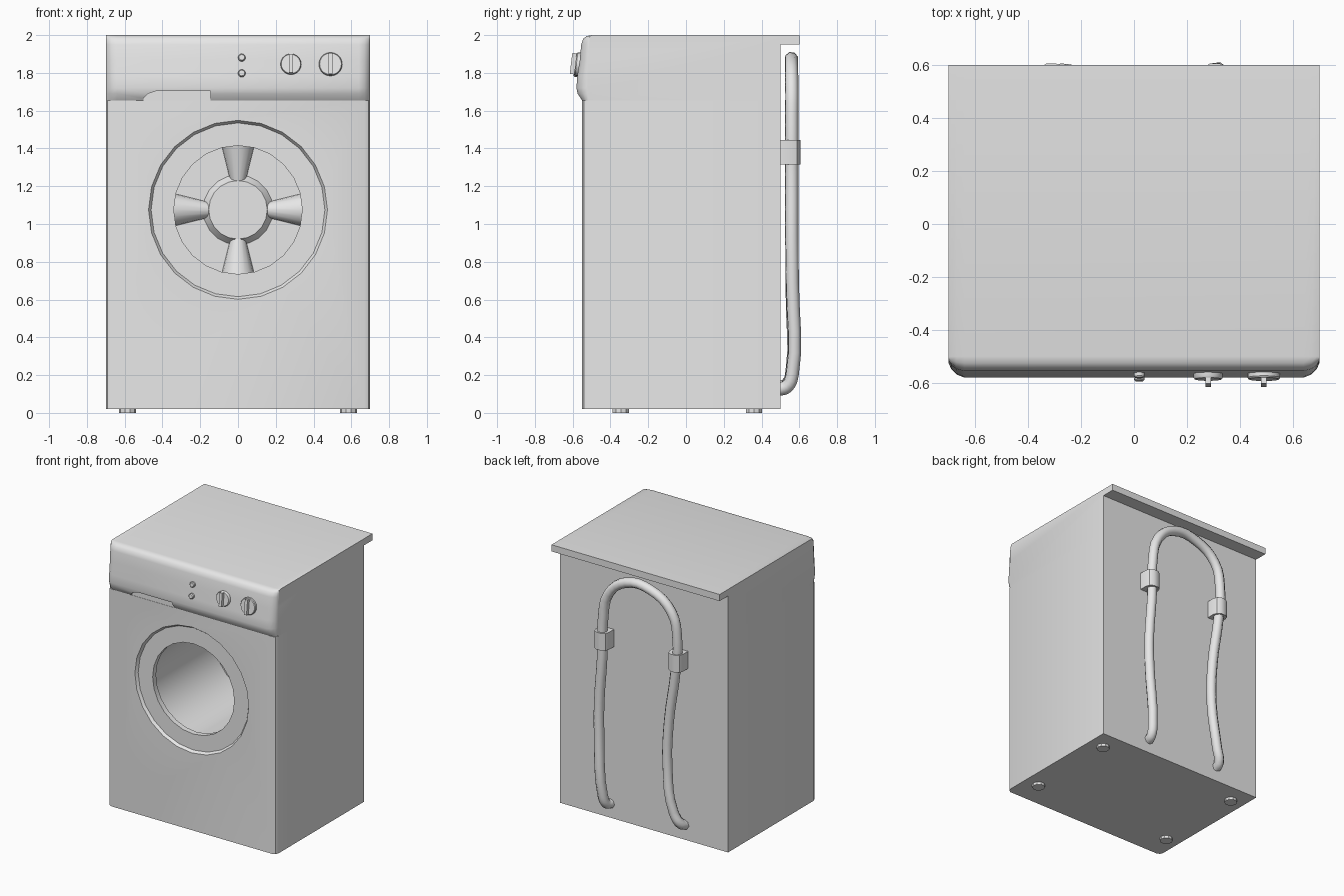
import bpy, bmesh, math
from mathutils import Vector

old = bpy.data.objects.get("Cube")
if old:
    bpy.data.objects.remove(old, do_unlink=True)

grey = bpy.data.materials.new("light_grey")
grey.use_nodes = True
grey.diffuse_color = (0.8, 0.8, 0.8, 1)
grey.node_tree.nodes["Principled BSDF"].inputs["Base Color"].default_value = (0.8, 0.8, 0.8, 1)

DOOR_Z = 1.075
DRUM_BACK = 0.22


def smooth(ob, angle=35):
    bpy.ops.object.select_all(action='DESELECT')
    ob.select_set(True)
    bpy.context.view_layer.objects.active = ob
    bpy.ops.object.shade_smooth_by_angle(angle=math.radians(angle))


def skin(name, rings, place=(0, 0, 0), tilt=0):
    """Closed solid through a series of equal rings of points."""
    bm = bmesh.new()
    loops = [[bm.verts.new(p) for p in ring] for ring in rings]
    n = len(loops[0])
    for a, b in zip(loops, loops[1:]):
        for i in range(n):
            j = (i + 1) % n
            bm.faces.new((a[i], a[j], b[j], b[i]))
    bm.faces.new(loops[0])
    bm.faces.new(loops[-1])
    bmesh.ops.recalc_face_normals(bm, faces=bm.faces)
    mesh = bpy.data.meshes.new(name)
    bm.to_mesh(mesh)
    bm.free()
    ob = bpy.data.objects.new(name, mesh)
    bpy.context.collection.objects.link(ob)
    mesh.materials.append(grey)
    ob.location = place
    ob.rotation_euler.x = tilt
    smooth(ob)
    return ob


def lathe(name, profile, sides, place=(0, 0, 0), tilt=0):
    """Turn (radius, y) points about the y axis."""
    turns = [math.tau * i / sides for i in range(sides)]
    rings = [[(r * math.sin(t), y, r * math.cos(t)) for t in turns] for r, y in profile]
    return skin(name, rings, place, tilt)


def box(name, x, y, z, place=(0, 0, 0), tilt=0):
    rings = [[(x[0], y[0], h), (x[1], y[0], h), (x[1], y[1], h), (x[0], y[1], h)] for h in z]
    return skin(name, rings, place, tilt)


def cut(ob, cutter):
    mod = ob.modifiers.new("cut", 'BOOLEAN')
    mod.object = cutter
    mod.solver = 'EXACT'
    bpy.context.view_layer.update()
    bpy.context.view_layer.objects.active = ob
    bpy.ops.object.modifier_apply(modifier=mod.name)
    bpy.data.objects.remove(cutter, do_unlink=True)
    smooth(ob)


# Cabinet with softened front corners
half = [(0.7, 0.5), (0.7, -0.52), (0.69, -0.54), (0.67, -0.55)]
outline = half + [(-x, y) for x, y in reversed(half)]
cabinet = skin("cabinet", [[(x, y, z) for x, y in outline] for z in (0.02, 1.655)])

# Door recess and drum hollow
hollow = [(0.475, -0.6), (0.475, -0.552), (0.46, -0.53), (0.34, -0.53),
          (0.34, -0.49), (0.35, -0.485), (0.35, DRUM_BACK)]
cut(cabinet, lathe("drum_cutter", hollow, 24, (0, 0, DOOR_Z)))

# Drum hub and the four tapered ribs on the drum back
lathe("drum_hub", [(0.185, DRUM_BACK + 0.01), (0.185, DRUM_BACK), (0.155, DRUM_BACK - 0.04)],
      20, (0, 0, DOOR_Z))
for k in range(4):
    out = Vector((math.cos(k * math.pi / 2), 0, math.sin(k * math.pi / 2)))
    side = Vector((-out.z, 0, out.x))
    rings = []
    for dist, r in ((0.15, 0.04), (0.345, 0.088)):
        arc = [math.pi * i / 8 for i in range(9)]
        rings.append([out * dist + side * r * math.cos(a)
                      + Vector((0, DRUM_BACK + 0.002 - r * math.sin(a), 0)) for a in arc])
    skin("drum_rib", rings, (0, 0, DOOR_Z))

# Control panel and worktop, one side profile narrowed towards both ends
profile = [(0.5, 1.655), (0.5, 1.95), (0.6, 1.95), (0.6, 2.0), (-0.5, 2.0), (-0.525, 1.995),
           (-0.545, 1.98), (-0.555, 1.95), (-0.562, 1.87), (-0.576, 1.78), (-0.58, 1.72),
           (-0.574, 1.69), (-0.55, 1.655)]
stations = [(0.7, 0.3), (0.69, 0.6), (0.67, 0.85), (0.64, 1)]
stations += [(-x, k) for x, k in reversed(stations)]
top = skin("control_panel_and_worktop",
           [[(x, -0.5 + (y + 0.5) * k if y < -0.5 else y, z) for y, z in profile]
            for x, k in stations])

# Drawer grip cut under the panel
grip = [(-0.5, 1.64), (-0.5, 1.665), (-0.475, 1.69), (-0.43, 1.705), (-0.145, 1.705), (-0.145, 1.64)]
cut(top, skin("grip_cutter", [[(x, y, z) for x, z in grip] for y in (-0.65, -0.548)]))

# Dials and buttons
TILT = -0.12
for x, r in ((0.28, 0.055), (0.49, 0.062)):
    spot = (x, -0.566, 1.845)
    lathe("dial", [(r, 0.01), (r, -0.014), (r * 0.93, -0.02)], 20, spot, TILT)
    box("dial_grip", (-0.011, 0.011), (-0.043, 0), (-r * 0.9, r * 0.9), spot, TILT)
for y, z in ((-0.561, 1.88), (-0.573, 1.797)):
    lathe("button", [(0.02, 0.01), (0.02, -0.014), (0.015, -0.02)], 12, (0.02, y, z), TILT)

# Feet
for x in (-0.585, 0.585):
    for y in (-0.345, 0.36):
        ring = [(0.045 * math.cos(math.tau * i / 10), 0.045 * math.sin(math.tau * i / 10))
                for i in range(10)]
        skin("foot", [[(a, b, z) for a, b in ring] for z in (0, 0.03)], (x, y, 0))

# Drain hose looped on the back
path = [(0.28, 0.49, 0.125), (0.29, 0.535, 0.14), (0.3, 0.563, 0.21), (0.33, 0.563, 0.69), (0.33, 0.56, 0.91), (0.305, 0.56, 1.26),
        (0.3, 0.56, 1.52), (0.25, 0.56, 1.74), (0.1, 0.558, 1.86), (-0.1, 0.558, 1.855),
        (-0.27, 0.56, 1.74), (-0.32, 0.56, 1.54), (-0.305, 0.56, 1.3), (-0.25, 0.56, 0.91),
        (-0.24, 0.563, 0.58), (-0.29, 0.563, 0.24), (-0.33, 0.535, 0.15), (-0.34, 0.49, 0.13)]
curve = bpy.data.curves.new("drain_hose", 'CURVE')
curve.dimensions = '3D'
curve.bevel_depth = 0.036
curve.bevel_resolution = 2
curve.resolution_u = 4
curve.use_fill_caps = True
spline = curve.splines.new('BEZIER')
spline.bezier_points.add(len(path) - 1)
for point, co in zip(spline.bezier_points, path):
    point.co = co
    point.handle_left_type = point.handle_right_type = 'AUTO'
curve.materials.append(grey)
bpy.context.collection.objects.link(bpy.data.objects.new("drain_hose", curve))

# Hose clamps: a rounded strap on a wall block
for x in (-0.312, 0.305):
    strap = [(0.055, 0.495), (0.055, 0.56), (0.045, 0.588), (0.02, 0.605)]
    loop = strap + [(-a, b) for a, b in reversed(strap)]
    skin("hose_clamp", [[(a, b, z) for a, b in loop] for z in (1.315, 1.445)], (x, 0, 0))
